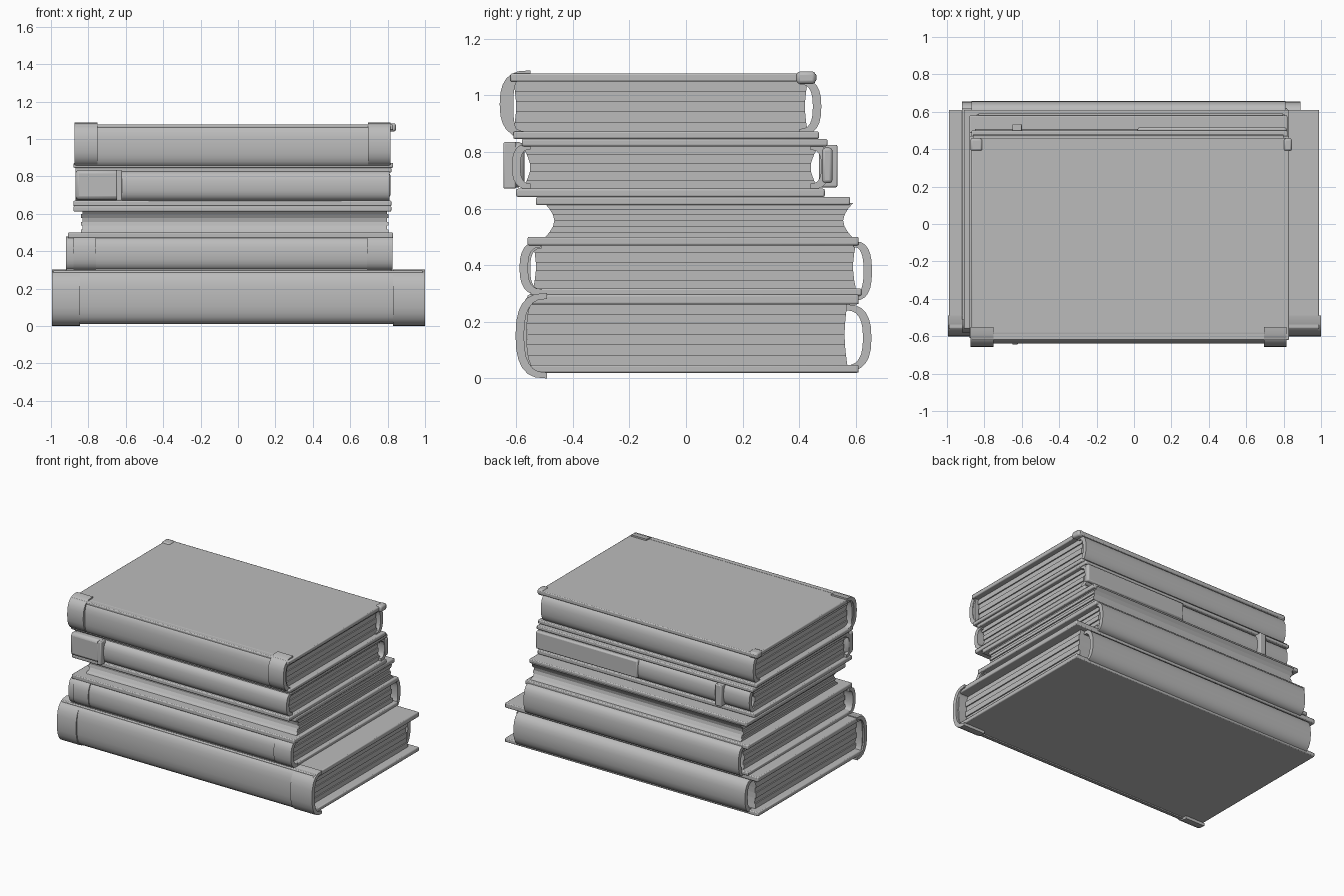
import bpy, bmesh, math
from mathutils import Matrix, Vector

if "Cube" in bpy.data.objects:
    bpy.data.objects.remove(bpy.data.objects["Cube"])

grey = bpy.data.materials.new("plain grey")
grey.use_nodes = True
grey.diffuse_color = (0.5, 0.5, 0.5, 1)
grey.node_tree.nodes["Principled BSDF"].inputs["Base Color"].default_value = (0.5, 0.5, 0.5, 1)


def finish(name, bm, bevel=0.0):
    bmesh.ops.recalc_face_normals(bm, faces=bm.faces)
    mesh = bpy.data.meshes.new(name)
    bm.to_mesh(mesh)
    bm.free()
    mesh.materials.append(grey)
    mesh.shade_smooth()
    mesh.set_sharp_from_angle(angle=math.radians(30))
    obj = bpy.data.objects.new(name, mesh)
    bpy.context.collection.objects.link(obj)
    if bevel:
        mod = obj.modifiers.new("soft edge", "BEVEL")
        mod.width = bevel
        mod.segments = 2
        mod.limit_method = "ANGLE"
    return obj


def box(name, x, y, z, bevel=0.006):
    bm = bmesh.new()
    size = Vector((x[1] - x[0], y[1] - y[0], z[1] - z[0]))
    mid = Vector((x[0] + x[1], y[0] + y[1], z[0] + z[1])) / 2
    bmesh.ops.create_cube(bm, size=1, matrix=Matrix.Translation(mid) @ Matrix.Diagonal(size.to_4d()))
    return finish(name, bm, bevel)


def extrude(name, profile, x):
    # Profile in y, z pushed along x
    bm = bmesh.new()
    face = bm.faces.new([bm.verts.new((x[0], y, z)) for y, z in profile])
    new = bmesh.ops.extrude_face_region(bm, geom=[face])["geom"]
    verts = [v for v in new if isinstance(v, bmesh.types.BMVert)]
    bmesh.ops.translate(bm, verts=verts, vec=(x[1] - x[0], 0, 0))
    return finish(name, bm)


def arc(y_in, y_out, z, steps=12):
    # Flattened half round from the bottom cover to the top cover
    mid, half = (z[0] + z[1]) / 2, (z[1] - z[0]) / 2
    pts = []
    for i in range(steps + 1):
        a = math.pi * (i / steps - 0.5)
        s, c = math.sin(a), max(math.cos(a), 0)
        pts.append((y_in + (y_out - y_in) * c ** 0.7,
                    mid + half * math.copysign(abs(s) ** 0.8, s)))
    return pts


def spine(name, x, y_in, y_out, z, wall=0.03):
    inner_y = y_out - math.copysign(wall, y_out)
    inner = arc(y_in, inner_y, (z[0] + wall * 0.7, z[1] - wall * 0.7))
    return extrude(name, arc(y_in, y_out, z) + inner[::-1], x)


def pages(name, x, y, z, waist=0.0, layers=5):
    # Bundles of sheets, alternately set back, with hollow long sides
    step = (z[1] - z[0]) / layers
    for i in range(layers):
        back = 0.008 * (i % 2)
        lo, hi = z[0] + i * step, z[0] + (i + 1) * step

        def dip(h):
            t = (h - z[0]) / (z[1] - z[0])
            return waist * math.sin(math.pi * t)
        profile = [(y[0] + dip(lo), lo), (y[1] - dip(lo), lo),
                   (y[1] - dip(hi), hi), (y[0] + dip(hi), hi)]
        extrude(f"{name}_{i + 1}", profile, (x[0] + back, x[1] - back))


# Bottom book: the widest
box("bottom_book_lower_cover", (-0.99, 0.99), (-0.55, 0.61), (0.02, 0.048))
box("bottom_book_upper_cover", (-0.99, 0.99), (-0.56, 0.61), (0.262, 0.296))
pages("bottom_book_pages", (-0.94, 0.93), (-0.57, 0.57), (0.045, 0.265), 0.01, 6)
spine("bottom_book_front_spine", (-0.985, 0.985), -0.52, -0.592, (0.012, 0.298))
spine("bottom_book_back_spine", (-0.92, 0.89), 0.56, 0.655, (0.025, 0.262))
for side, x in (("right", (-0.995, -0.845)), ("left", (0.83, 1.0))):
    spine(f"bottom_book_{side}_band", x, -0.49, -0.602, (0.0, 0.302))

# Second book
box("second_book_lower_cover", (-0.92, 0.82), (-0.55, 0.62), (0.292, 0.318))
box("second_book_upper_cover", (-0.91, 0.83), (-0.56, 0.61), (0.47, 0.5))
pages("second_book_pages", (-0.87, 0.79), (-0.54, 0.6), (0.315, 0.475), 0.01)
spine("second_book_front_spine", (-0.92, 0.81), -0.51, -0.58, (0.295, 0.48))
spine("second_book_back_spine", (-0.87, 0.81), 0.59, 0.657, (0.275, 0.485))
for side, x in (("right", (-0.88, -0.76)), ("left", (0.69, 0.825))):
    spine(f"second_book_{side}_band", x, -0.51, -0.588, (0.295, 0.485))

# Third book: a narrow waist under a wide cover
pages("third_book_pages", (-0.84, 0.805), (-0.5, 0.59), (0.495, 0.62), 0.035, 6)
box("third_book_upper_cover", (-0.88, 0.82), (-0.53, 0.58), (0.612, 0.641))

# Fourth book
box("fourth_book_lower_cover", (-0.88, 0.82), (-0.6, 0.49), (0.641, 0.67))
box("fourth_book_upper_cover", (-0.87, 0.82), (-0.58, 0.5), (0.82, 0.846))
pages("fourth_book_pages", (-0.85, 0.79), (-0.58, 0.47), (0.668, 0.822), 0.03)
spine("fourth_book_front_spine", (-0.87, 0.81), -0.55, -0.615, (0.668, 0.83))
spine("fourth_book_back_spine", (-0.85, 0.81), 0.44, 0.508, (0.668, 0.828))
box("fourth_book_front_band", (-0.87, -0.62), (-0.635, -0.57), (0.675, 0.835), 0.02)
box("fourth_book_band_ridge", (-0.65, -0.62), (-0.645, -0.6), (0.67, 0.835))
box("fourth_book_back_plate", (0.02, 0.815), (0.48, 0.517), (0.69, 0.815), 0.01)
box("fourth_book_back_ridge", (-0.65, -0.6), (0.47, 0.535), (0.675, 0.825))

# Top book
box("top_book_lower_cover", (-0.88, 0.83), (-0.61, 0.47), (0.846, 0.872))
box("top_book_upper_cover", (-0.87, 0.83), (-0.62, 0.46), (1.048, 1.077))
pages("top_book_pages", (-0.84, 0.79), (-0.61, 0.43), (0.87, 1.05), 0.01)
spine("top_book_front_spine", (-0.87, 0.81), -0.58, -0.64, (0.85, 1.078))
spine("top_book_back_spine", (-0.86, 0.8), 0.4, 0.478, (0.86, 1.06))
for side, x in (("right", (-0.875, -0.75)), ("left", (0.695, 0.815))):
    spine(f"top_book_{side}_band", x, -0.55, -0.658, (0.85, 1.088))
for side, x in (("right", (-0.875, -0.81)), ("left", (0.8, 0.845))):
    box(f"top_book_{side}_corner", x, (0.39, 0.458), (1.04, 1.084), 0.012)
